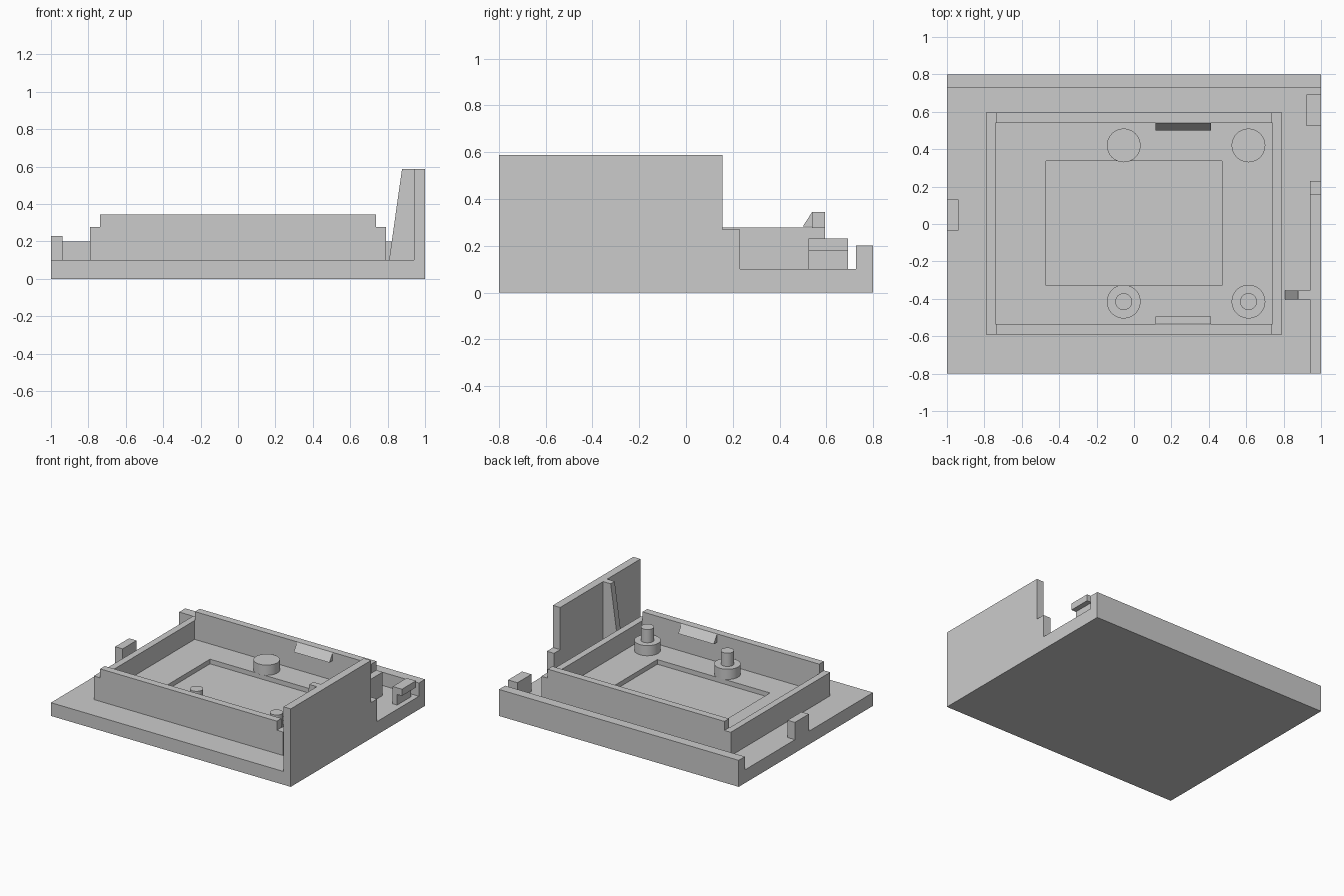
import bpy, bmesh, math

if "Cube" in bpy.data.objects:
    bpy.data.objects.remove(bpy.data.objects["Cube"])

grey = bpy.data.materials.new("plain grey")
grey.diffuse_color = (0.6, 0.6, 0.6, 1)
grey.use_nodes = True
grey.node_tree.nodes["Principled BSDF"].inputs["Base Color"].default_value = grey.diffuse_color


def finish(name, bm):
    bmesh.ops.recalc_face_normals(bm, faces=bm.faces)
    mesh = bpy.data.meshes.new(name)
    bm.to_mesh(mesh)
    bm.free()
    mesh.materials.append(grey)
    ob = bpy.data.objects.new(name, mesh)
    bpy.context.collection.objects.link(ob)
    return ob


def prism(name, profile, axis, a, b):
    """Extrude a 2D profile along an axis (the profile keeps the other two axes in order)."""
    bm = bmesh.new()

    def point(p, t):
        co = list(p)
        co.insert(axis, t)
        return bm.verts.new(co)

    face = bm.faces.new([point(p, a) for p in profile])
    moved = bmesh.ops.extrude_face_region(bm, geom=[face])["geom"]
    offset = [0, 0, 0]
    offset[axis] = b - a
    bmesh.ops.translate(bm, vec=offset, verts=[v for v in moved if isinstance(v, bmesh.types.BMVert)])
    return finish(name, bm)


def rect(x0, x1, y0, y1):
    return [(x0, y0), (x1, y0), (x1, y1), (x0, y1)]


def box(name, x0, x1, y0, y1, z0, z1):
    return prism(name, rect(x0, x1, y0, y1), 2, z0, z1)


def ring(name, outer, inner, z0, z1):
    """Rectangular slab with a rectangular hole."""
    bm = bmesh.new()
    loops = [[bm.verts.new((x, y, z)) for x, y in r] for z in (z0, z1) for r in (outer, inner)]
    ob, ib, ot, it = loops
    for i in range(4):
        j = (i + 1) % 4
        for p, q in ((ob, ot), (ot, it), (it, ib), (ib, ob)):
            bm.faces.new((p[i], p[j], q[j], q[i]))
    return finish(name, bm)


def cylinder(name, x, y, r, z0, z1):
    bm = bmesh.new()
    bmesh.ops.create_cone(bm, cap_ends=True, segments=48, radius1=r, radius2=r, depth=z1 - z0)
    bmesh.ops.translate(bm, vec=(x, y, (z0 + z1) / 2), verts=bm.verts)
    ob = finish(name, bm)
    bpy.context.view_layer.objects.active = ob
    ob.select_set(True)
    bpy.ops.object.shade_smooth_by_angle(angle=math.radians(40))
    ob.select_set(False)


# base plate with low back wall
prism("base_and_back_wall", [(-0.8, 0), (0.8, 0), (0.8, 0.2), (0.727, 0.2), (0.727, 0.1), (-0.8, 0.1)], 0, -1, 1)

# tall side wall with a low step at its rear end, and its tapered rib
prism("side_wall", [(-0.8, 0.1), (0.23, 0.1), (0.23, 0.27), (0.157, 0.27), (0.157, 0.588), (-0.8, 0.588)], 0, 0.94, 1)
prism("side_rib", [(0.808, 0.1), (0.94, 0.1), (0.94, 0.588), (0.877, 0.588)], 1, -0.403, -0.355)

# tray: rim, raised floor with a recess
outer = rect(-0.79, 0.79, -0.59, 0.595)
inner = rect(-0.74, 0.74, -0.535, 0.54)
ring("tray_rim", outer, inner, 0.1, 0.277)
ring("tray_floor", inner, rect(-0.47, 0.47, -0.33, 0.338), 0.1, 0.135)

# raised long edges and wedge clips, front and back
for side, y_in, y_out, tip in (("front", -0.535, -0.59, -0.495), ("back", 0.54, 0.595, 0.5)):
    box(side + "_raised_edge", -0.737, 0.737, y_in, y_out, 0.277, 0.345)
    prism(side + "_clip", [(y_in, 0.283), (tip, 0.283), (y_in, 0.345)], 0, 0.115, 0.412)

# support bosses, with locating pins on the front pair
for x in (-0.055, 0.612):
    for y in (-0.415, 0.42):
        cylinder("support_boss", x, y, 0.09, 0.135, 0.212)
    cylinder("locating_pin", x, -0.415, 0.045, 0.212, 0.312)

# left tab, and right tab with an overhanging lip
box("left_tab", -1, -0.938, -0.035, 0.13, 0.1, 0.23)
prism("right_tab", [(0.922, 0.1), (0.96, 0.1), (0.96, 0.18), (1, 0.18), (1, 0.23), (0.922, 0.23)], 1, 0.525, 0.692)
